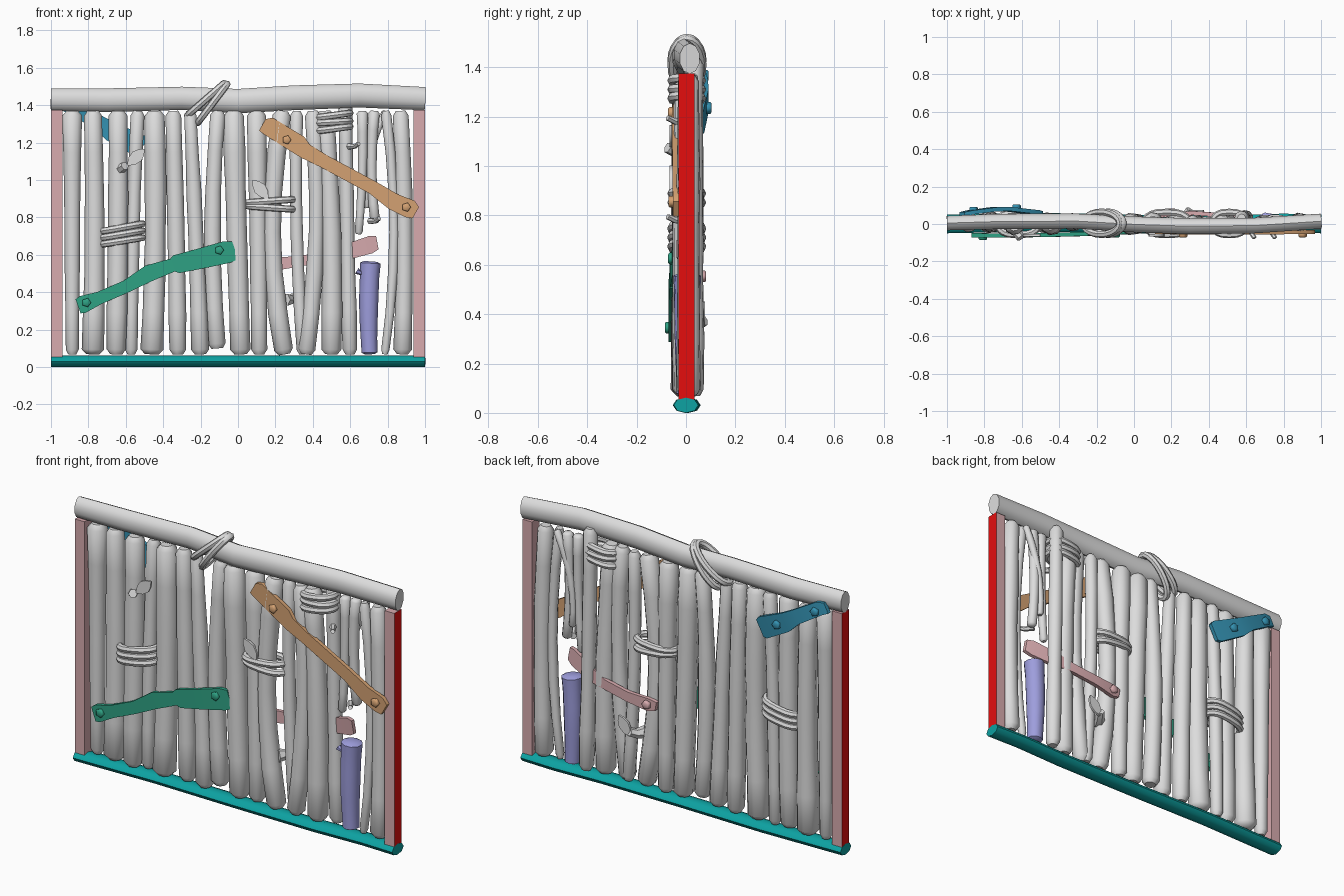
import bpy, bmesh, math, random
from mathutils import Vector

random.seed(4)
cube = bpy.data.objects.get("Cube")
if cube:
    bpy.data.objects.remove(cube)


def material(name, *rgb):
    m = bpy.data.materials.new(name)
    m.use_nodes = True
    colour = (*rgb, 1)
    m.diffuse_color = colour
    m.node_tree.nodes["Principled BSDF"].inputs["Base Color"].default_value = colour
    return m


GREY = material("pale grey wood", .72, .72, .72)
GREEN = material("green", .028, .36, .23)
TAN = material("tan", .66, .36, .17)
BLUE = material("blue", .035, .29, .45)
PINK = material("dusty pink", .69, .41, .43)
LAVENDER = material("lavender", .34, .34, .72)
TEAL = material("teal", .004, .36, .36)
RED = material("red", .78, .004, .004)
parts = []


def finish(bm, name, *mats):
    bmesh.ops.recalc_face_normals(bm, faces=bm.faces)
    mesh = bpy.data.meshes.new(name)
    bm.to_mesh(mesh)
    bm.free()
    for m in mats:
        mesh.materials.append(m)
    ob = bpy.data.objects.new(name, mesh)
    bpy.context.collection.objects.link(ob)
    parts.append(ob)


def bend(a, b, c, t):
    """Smooth curve through three values."""
    return a * (1 - t) * (1 - 2 * t) + 4 * b * t * (1 - t) + c * t * (2 * t - 1)


def skin(bm, rings, closed=False):
    """Join neighbouring rings with quads and cap open ends."""
    sides = len(rings[0])
    for i in range(len(rings) if closed else len(rings) - 1):
        r, s = rings[i], rings[(i + 1) % len(rings)]
        for k in range(sides):
            j = (k + 1) % sides
            bm.faces.new((r[k], r[j], s[j], s[k]))
    if not closed:
        bm.faces.new(rings[0])
        bm.faces.new(rings[-1])


def tube(name, path, radii, mat, up=(0, 1, 0), sides=9, closed=False, flat=1):
    """Sweep a round section along a path; flat scales it along up."""
    bm = bmesh.new()
    pts, up, n = [Vector(p) for p in path], Vector(up), len(path)
    rings = []
    for i, p in enumerate(pts):
        a = pts[i - 1] if closed or i else p
        b = pts[(i + 1) % n] if closed or i < n - 1 else p
        side = (b - a).cross(up).normalized()
        over = side.cross(b - a).normalized() * flat
        angles = [math.tau * k / sides for k in range(sides)]
        rings.append([bm.verts.new(p + radii[i] * (side * math.cos(t) + over * math.sin(t)))
                      for t in angles])
    skin(bm, rings, closed)
    finish(bm, name, mat)


def stick(name, bottom, mid, top, y, r0, r1, z0=.068, z1=1.37, mat=GREY):
    """Upright stick, bent through three x values, with worn ends."""
    path, radii = [], []
    for t in (0, .02, .17, .34, .5, .66, .83, .98, 1):
        path.append((bend(bottom, mid, top, t), y, z0 + t * (z1 - z0)))
        worn = .6 if t in (0, 1) else random.uniform(.93, 1.05)
        radii.append((r0 + (r1 - r0) * t) * worn)
    tube(name, path, radii, mat)


def plank(name, rows, depths, mat, thick=.022):
    """Board in the xz plane: rows of x, z and half width, bowed in depth."""
    bm = bmesh.new()
    rings = []
    (x0, z0, _), (x1, z1, _) = rows[0], rows[-1]
    across = Vector((z0 - z1, 0, x1 - x0)).normalized()
    for x, z, w in rows:
        c = Vector((x, bend(*depths, (x - x0) / (x1 - x0)), z))
        rings.append([bm.verts.new(c + across * w * s + Vector((0, d * thick / 2, 0)))
                      for s, d in ((1, -1), (1, 1), (-1, 1), (-1, -1))])
    skin(bm, rings)
    finish(bm, name, mat)


def bolt(name, x, y, z, mat):
    tube(name, [(x, y - .016, z), (x, y - .011, z), (x, y + .011, z), (x, y + .016, z)],
         [.018, .025, .025, .018], mat, up=(0, 0, 1), sides=5)


def binding(name, x, z, half, coils, depth=.06):
    """Cord wound round neighbouring sticks."""
    for c in range(coils):
        tilt = random.uniform(-.22, .22)
        path = []
        for k in range(20):
            a = math.tau * k / 20
            dx = half * math.copysign(abs(math.cos(a)) ** .7, math.cos(a))
            path.append((x + dx, .003 + depth * math.sin(a),
                         z + (c - (coils - 1) / 2) * .036 + dx * tilt))
        tube(f"{name}_{c + 1}", path, [.019] * 20, GREY, up=(0, 0, 1), sides=7, closed=True)


# Rails and end posts
tube("top_log", [(-1, .005, 1.43), (-.7, .014, 1.427), (-.3, .015, 1.437), (0, -.002, 1.422),
                 (.3, -.012, 1.44), (.65, -.008, 1.452), (1, .015, 1.435)],
     [.06, .063, .062, .065, .066, .064, .062], GREY, sides=10, flat=.68)
tube("bottom_rail", [(-1, 0, .031), (-.5, .01, .031), (0, 0, .031), (.5, -.004, .031),
                     (.8, .006, .031), (1, 0, .031)],
     [.031] * 6, TEAL, sides=8, flat=1.6)
for side, label in ((-1, "right"), (1, "left")):
    bm = bmesh.new()
    bmesh.ops.create_cube(bm, size=1)
    for v in bm.verts:
        v.co = (side * .969 + v.co.x * .06, v.co.y * .065 + .002, .71 + v.co.z * 1.33)
    bm.normal_update()
    for f in bm.faces:
        f.material_index = int(f.normal.x * side > .5)
    finish(bm, label + "_post", PINK, RED)

# Upright sticks: x at bottom, middle and top, depth, bottom and top radius
STICKS = [
    (-.885, -.885, -.885, .01, .037, .053), (-.775, -.765, -.775, .01, .06, .052),
    (-.65, -.64, -.64, -.005, .055, .054), (-.57, -.56, -.535, .015, .035, .038),
    (-.46, -.44, -.445, 0, .064, .055), (-.32, -.33, -.345, .01, .048, .044),
    (-.2, -.225, -.255, -.005, .05, .036),
    (.015, -.005, -.022, 0, .056, .058), (.115, .11, .1, .01, .045, .054),
    (.25, .185, .24, -.005, .052, .05), (.35, .315, .315, .012, .036, .034),
    (.365, .42, .4, -.005, .046, .043), (.5, .5, .465, 0, .056, .052),
    (.785, .835, .79, 0, .024, .03), (.88, .89, .87, .01, .05, .045)]
for i, row in enumerate(STICKS):
    stick(f"stick_{i + 1}", *row)
stick("raised_stick", -.11, -.135, -.105, .005, .052, .042, z0=.1)
stick("tall_back_stick", .6, .585, .575, .032, .042, .037, z1=1.44)
stick("short_stick_a", .645, .665, .665, .01, .022, .03, z0=.71)
stick("short_stick_b", .735, .715, .73, .015, .026, .032, z0=.77)
stick("short_stick_c", .69, .7, .79, .03, .018, .02, z0=.85)
stick("lavender_stick", .705, .7, .71, .005, .042, .06, z1=.565, mat=LAVENDER)
tube("lavender_twig", [(.68, 0, .5), (.65, -.01, .505), (.635, -.01, .515)],
     [.014, .012, .018], LAVENDER, sides=6)

# Cord bindings
binding("lower_binding", -.62, .71, .11, 3)
binding("middle_binding", .175, .87, .12, 2)
binding("upper_binding", .51, 1.31, .09, 3)
for c, (angle, shift) in enumerate(((.72, -.018), (.92, .018))):
    slope = Vector((math.cos(angle), 0, math.sin(angle)))
    path = []
    for k in range(20):
        a = math.tau * k / 20
        path.append(Vector((-.155 + shift, .004, 1.42 - shift * .6))
                    + slope * .13 * math.cos(a) + Vector((0, .06 * math.sin(a), 0)))
    tube(f"log_binding_{c + 1}", path, [.019] * 20, GREY,
         up=(-slope.z, 0, slope.x), sides=7, closed=True)

# Nailed boards with their bolts
plank("green_board", [(-.855, .325, .04), (-.83, .335, .047), (-.74, .37, .034), (-.6, .43, .034),
                      (-.48, .5, .045), (-.35, .545, .036), (-.33, .55, .05), (-.2, .58, .055),
                      (-.06, .615, .06), (-.015, .625, .05)], (-.06, -.058, -.042), GREEN)
plank("tan_board", [(.13, 1.295, .035), (.16, 1.29, .05), (.33, 1.185, .052), (.36, 1.155, .042),
                    (.46, 1.1, .036), (.72, .96, .036), (.83, .885, .046), (.92, .845, .05),
                    (.95, .825, .035)], (-.043, -.045, -.042), TAN)
plank("blue_board", [(-.92, 1.395, .03), (-.88, 1.385, .037), (-.75, 1.31, .04),
                     (-.68, 1.26, .052), (-.53, 1.185, .06), (-.51, 1.175, .048)],
      (.052, .08, .058), BLUE)
plank("pink_board", [(.15, .55, .025), (.19, .55, .036), (.32, .565, .028), (.47, .59, .027),
                     (.58, .615, .042), (.71, .655, .047), (.745, .665, .036)],
      (.046, .05, -.028), PINK)
for name, x, y, z, mat in (
        ("green", -.81, -.07, .345, GREEN), ("green", -.1, -.056, .625, GREEN),
        ("tan", .26, -.056, 1.215, TAN), ("tan", .9, -.055, .855, TAN),
        ("blue", -.86, .076, 1.365, BLUE), ("blue", -.63, .088, 1.235, BLUE),
        ("pink", .59, .04, .622, PINK), ("pink", .2, .066, .553, PINK)):
    bolt(name + "_bolt", x, y, z, mat)

# Leaves and snapped twigs
for i, (x, y, z, dx, dz) in enumerate(((-.59, -.06, 1.08, .09, .085),
                                       (.16, -.06, .9, -.08, .1), (.3, .07, .35, .07, .1))):
    plank(f"leaf_{i + 1}", [(x + dx * t, z + dz * t, w) for t, w in
                            ((0, .004), (.25, .026), (.55, .034), (.8, .022), (1, .002))],
          (y, y, y), GREY, thick=.012)
for i, (x, z, d) in enumerate(((-.625, 1.06, -1), (.28, .36, 1), (.735, .78, -1), (.625, 1.18, -1))):
    size = .026 if i < 2 else .013
    tube(f"twig_{i + 1}", [(x - .03, 0, z), (x, d * .045, z), (x + .02, d * .075, z + .015)],
         [size * 1.4, size, size * .9], GREY, up=(0, 0, 1), sides=6)

# Smooth the round wood, keep cut edges sharp
bpy.ops.object.select_all(action="DESELECT")
for ob in parts:
    ob.select_set(True)
bpy.context.view_layer.objects.active = parts[0]
bpy.ops.object.shade_smooth_by_angle(angle=math.radians(50))
